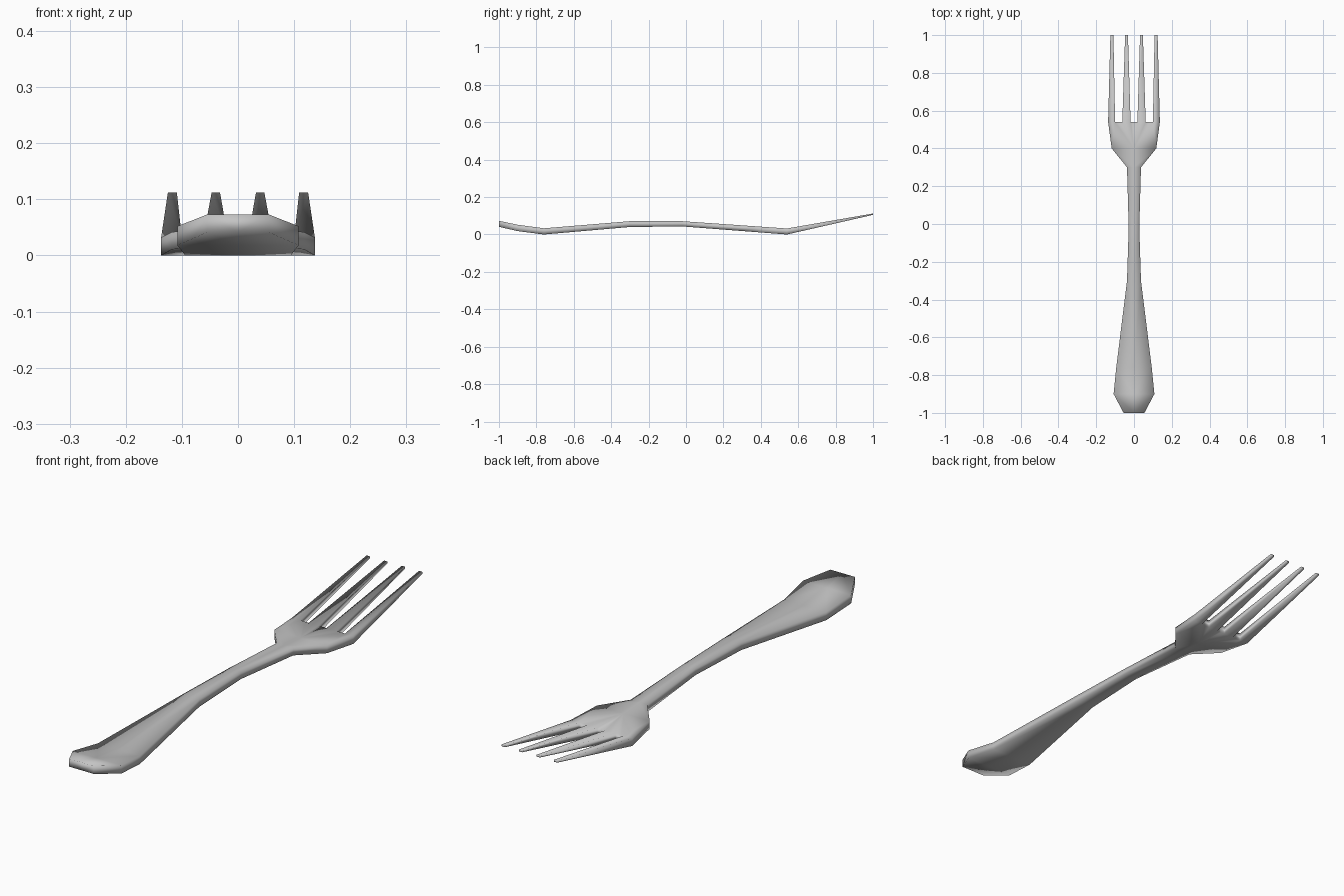
import bpy
import bmesh

cube = bpy.data.objects.get("Cube")
if cube:
    bpy.data.objects.remove(cube, do_unlink=True)

# Side profile: y, underside z, top z
PROFILE = [(-1, .041, .073), (-.9, .018, .052), (-.76, 0, .033), (-.3, .04, .071),
           (-.02, .043, .071), (.54, 0, .032), (1, .105, .112)]
# Half widths of the handle, neck and shoulder: y, x
WIDTHS = [(-1, .055), (-.9, .108), (-.76, .094), (-.3, .037), (-.02, .028),
          (.3, .037), (.4, .118)]
ROOT_Y, TIP_Y = .54, 1
# Half-side tines: inner and outer x at the root, then at the tip
TINES = [(.018, .062, .032, .047), (.1, .137, .109, .125)]


def heights(y):
    for (y0, b0, t0), (y1, b1, t1) in zip(PROFILE, PROFILE[1:]):
        if y <= y1:
            f = (y - y0) / (y1 - y0)
            return b0 + f * (b1 - b0), t0 + f * (t1 - t0)


# Plan of the half fork, as counter-clockwise polygons
plan = []
for (y0, w0), (y1, w1) in zip(WIDTHS, WIDTHS[1:]):
    plan.append([(0, y0), (w0, y0), (w1, y1), (0, y1)])

# Head fanning out from the shoulder to the tine roots
shoulder_y, shoulder_w = WIDTHS[-1][0], WIDTHS[-1][1]
roots = [(0, ROOT_Y)] + [(x, ROOT_Y) for t in TINES for x in t[:2]]
centre, corner = (0, shoulder_y), (shoulder_w, shoulder_y)
for a, b in zip(roots[:-2], roots[1:-1]):
    plan.append([centre, b, a])
plan.append([centre, corner, roots[-2]])
plan.append([corner, roots[-1], roots[-2]])

# Tapered tines
for r0, r1, t0, t1 in TINES:
    plan.append([(r0, ROOT_Y), (r1, ROOT_Y), (t1, TIP_Y), (t0, TIP_Y)])

# Turn the plan into a solid: top, underside and walls on open edges
bm = bmesh.new()
pairs = {}


def pair(point):
    if point not in pairs:
        x, y = point
        pairs[point] = [bm.verts.new((x, y, z)) for z in heights(y)]
    return pairs[point]


edges = set()
for poly in plan:
    bm.faces.new([pair(p)[1] for p in poly])
    bm.faces.new([pair(p)[0] for p in reversed(poly)])
    edges.update(zip(poly, poly[1:] + poly[:1]))
for a, b in sorted(edges):
    on_centre = a[0] == 0 and b[0] == 0
    if (b, a) not in edges and not on_centre:
        bm.faces.new([pair(a)[0], pair(b)[0], pair(b)[1], pair(a)[1]])

mesh = bpy.data.meshes.new("fork")
bm.to_mesh(mesh)
bm.free()
fork = bpy.data.objects.new("fork", mesh)
bpy.context.collection.objects.link(fork)

# Mirrored across the centre line, smooth all over
mirror = fork.modifiers.new("mirror", "MIRROR")
mirror.use_axis = (True, False, False)
mirror.use_clip = True
for face in mesh.polygons:
    face.use_smooth = True

steel = bpy.data.materials.new("light_grey_steel")
steel.use_nodes = True
colour = (.55, .55, .55, 1)
steel.diffuse_color = colour
steel.node_tree.nodes["Principled BSDF"].inputs["Base Color"].default_value = colour
mesh.materials.append(steel)
